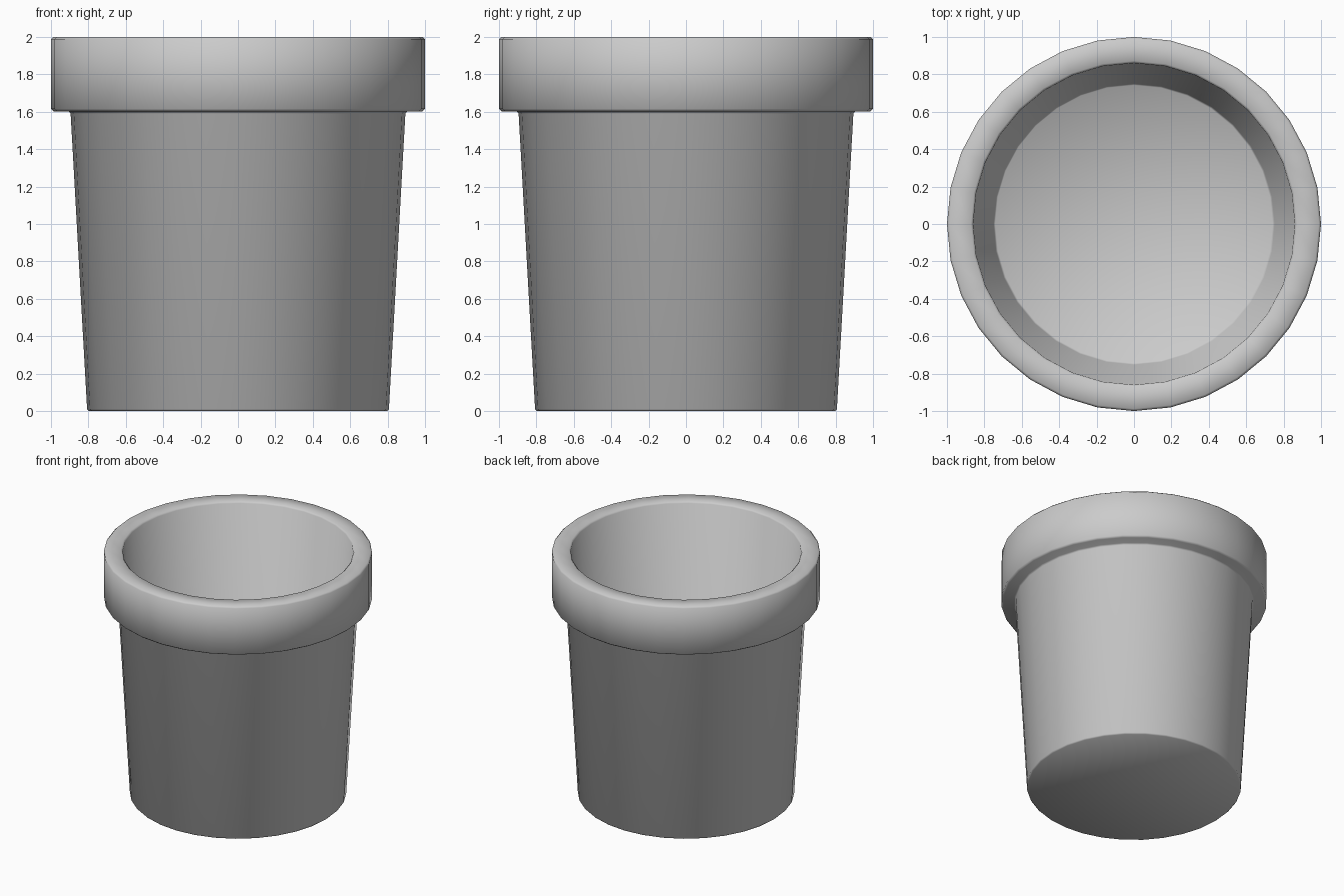
import bpy, bmesh, math

if "Cube" in bpy.data.objects:
    bpy.data.objects.remove(bpy.data.objects["Cube"])

SIDES = 32

# Closed-wall profile (radius, height): outer base, wall, rim, inner wall, floor
profile = [
    (0.0, 0.0), (0.797, 0.0), (0.807, 0.01),
    (0.895, 1.59), (0.905, 1.602),
    (0.985, 1.602), (1.0, 1.615),
    (1.0, 1.988), (0.988, 2.0),
    (0.872, 2.0), (0.86, 1.988),
    (0.752, 0.11), (0.742, 0.10), (0.0, 0.10),
]

# Spin the profile around z
bm = bmesh.new()
verts = [bm.verts.new((0, -r, z)) for r, z in profile]
edges = [bm.edges.new(pair) for pair in zip(verts, verts[1:])]
bmesh.ops.spin(bm, geom=verts + edges, cent=(0, 0, 0), axis=(0, 0, 1),
               angle=math.tau, steps=SIDES, use_duplicate=False)
bmesh.ops.remove_doubles(bm, verts=bm.verts[:], dist=0.0005)
bmesh.ops.recalc_face_normals(bm, faces=bm.faces[:])

mesh = bpy.data.meshes.new("plant_pot")
bm.to_mesh(mesh)
bm.free()
pot = bpy.data.objects.new("plant_pot", mesh)
bpy.context.collection.objects.link(pot)

# Smooth sides with the narrow bevels softening the corners
bpy.context.view_layer.objects.active = pot
pot.select_set(True)
bpy.ops.object.shade_smooth_by_angle(angle=math.radians(60))
